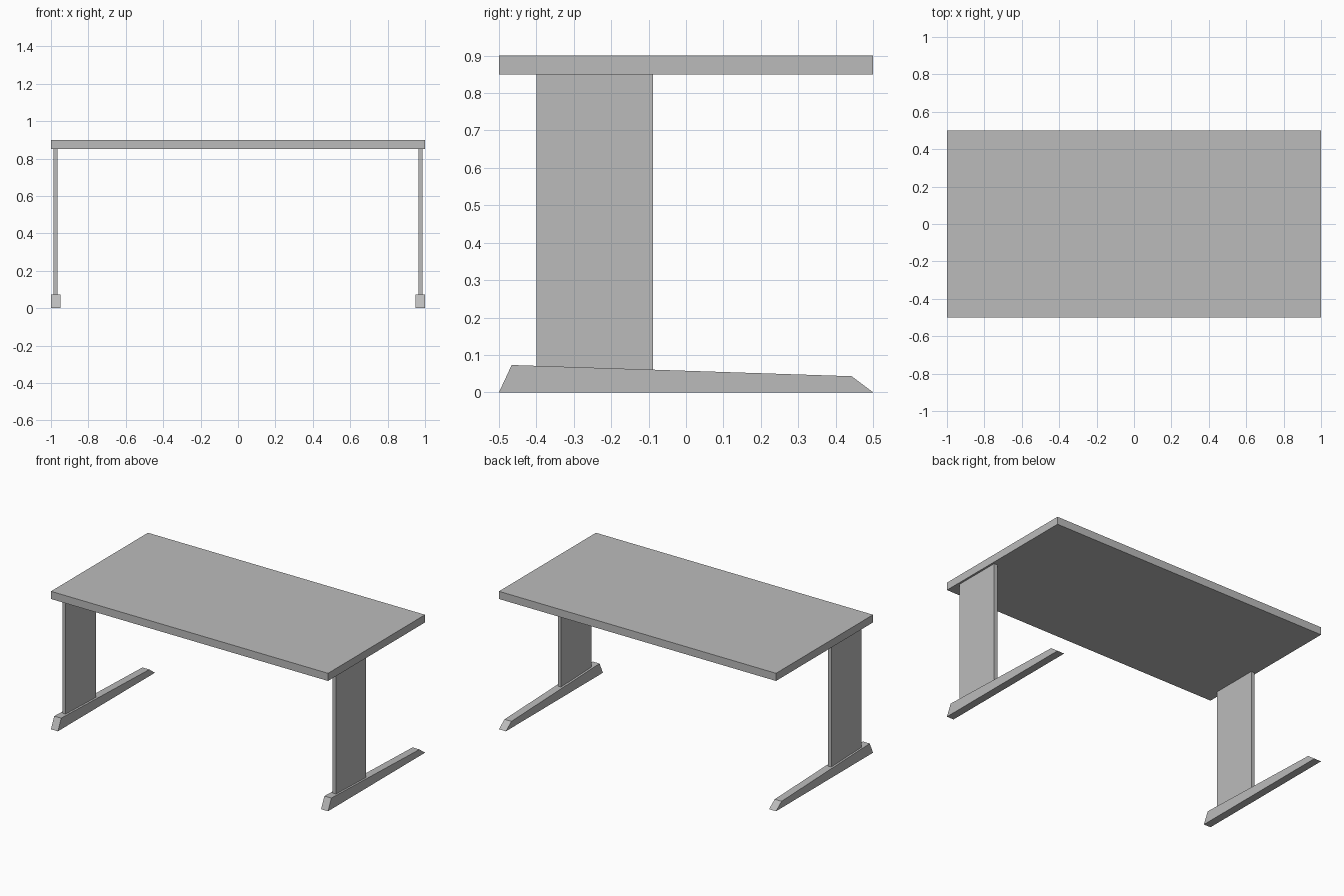
import bpy
import bmesh

cube = bpy.data.objects.get("Cube")
if cube:
    bpy.data.objects.remove(cube, do_unlink=True)

# Single plain grey for the whole desk
grey = bpy.data.materials.new("plain_grey")
grey.use_nodes = True
colour = (0.5, 0.5, 0.5, 1)
grey.diffuse_color = colour
grey.node_tree.nodes["Principled BSDF"].inputs["Base Color"].default_value = colour


def extrude_profile(name, profile, x0, x1):
    """Extrude a closed (y, z) profile along x from x0 to x1."""
    bm = bmesh.new()
    face = bm.faces.new([bm.verts.new((x0, y, z)) for y, z in profile])
    result = bmesh.ops.extrude_face_region(bm, geom=[face])
    moved = [v for v in result["geom"] if isinstance(v, bmesh.types.BMVert)]
    bmesh.ops.translate(bm, verts=moved, vec=(x1 - x0, 0, 0))
    bmesh.ops.recalc_face_normals(bm, faces=bm.faces)
    mesh = bpy.data.meshes.new(name)
    bm.to_mesh(mesh)
    bm.free()
    mesh.materials.append(grey)
    obj = bpy.data.objects.new(name, mesh)
    bpy.context.collection.objects.link(obj)
    return obj


def rectangle(y0, y1, z0, z1):
    return [(y0, z0), (y1, z0), (y1, z1), (y0, z1)]


# Table top
extrude_profile("table_top", rectangle(-0.5, 0.5, 0.85, 0.9), -1, 1)

# Leg panels standing on long tapered feet, one set per side
foot_profile = [(-0.5, 0), (0.5, 0), (0.443, 0.043), (-0.466, 0.073)]
panel_profile = [(-0.4, 0.07), (-0.088, 0.06), (-0.088, 0.85), (-0.4, 0.85)]
for side, s in (("left", 1), ("right", -1)):
    extrude_profile(side + "_foot", foot_profile, s * 0.95, s * 1.0)
    extrude_profile(side + "_leg_panel", panel_profile, s * 0.964, s * 0.987)
